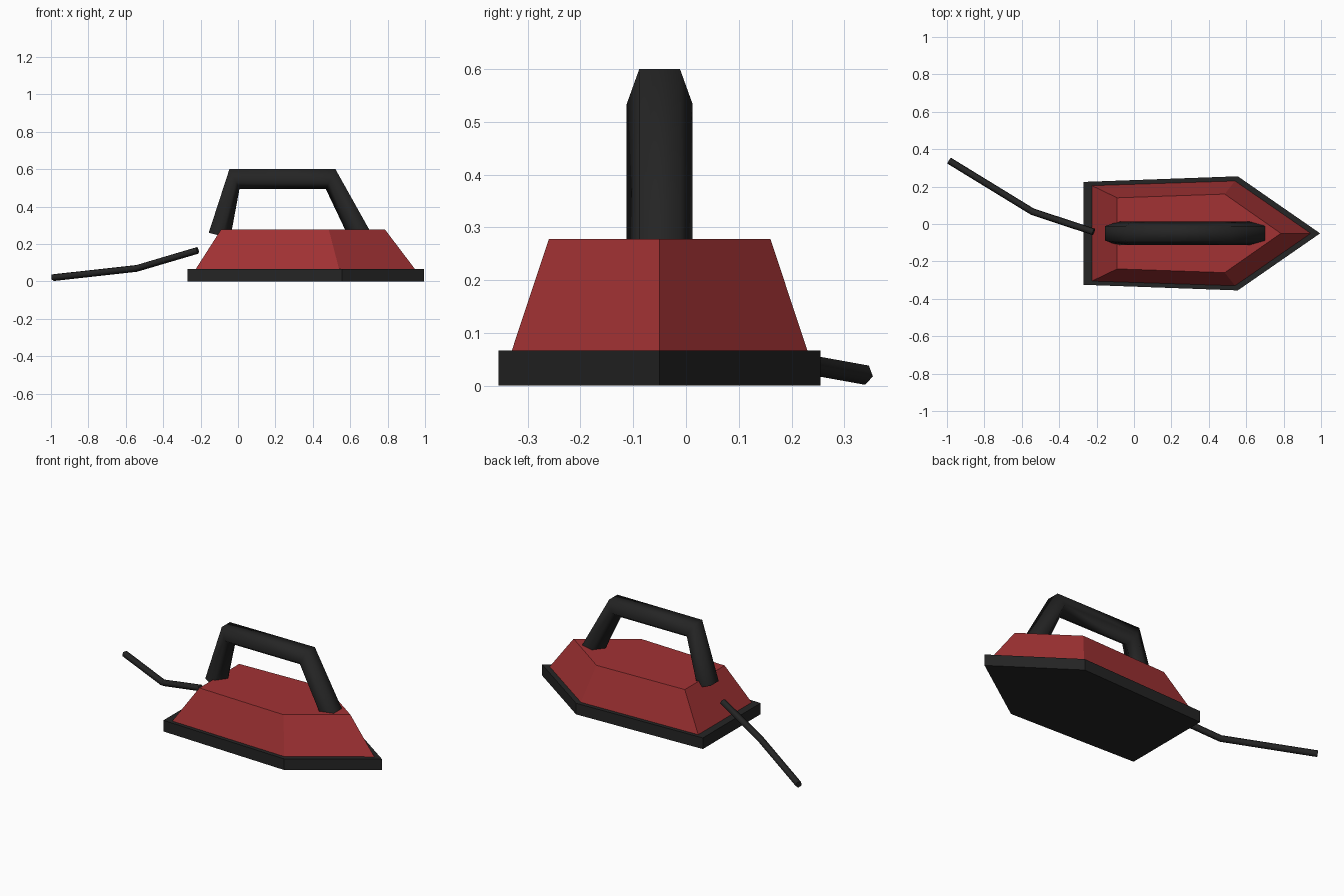
import bpy, math
from mathutils import Vector

if "Cube" in bpy.data.objects:
    bpy.data.objects.remove(bpy.data.objects["Cube"])


def material(name, rgb):
    m = bpy.data.materials.new(name)
    m.diffuse_color = (*rgb, 1)
    m.use_nodes = True
    m.node_tree.nodes["Principled BSDF"].inputs["Base Color"].default_value = m.diffuse_color
    return m


RED = material("dark red", (0.36, 0.032, 0.034))
BLACK = material("soft black", (0.018, 0.018, 0.018))
CY = -0.05  # symmetry line of the iron body


def loft(name, rings, mat, smooth=False):
    """Skin equal-sized rings of points and cap both ends."""
    n = len(rings[0])
    verts = [tuple(p) for r in rings for p in r]
    faces = [tuple(reversed(range(n))), tuple(range(len(verts) - n, len(verts)))]
    for k in range(len(rings) - 1):
        for i in range(n):
            a, b = k * n + i, k * n + (i + 1) % n
            faces.append((a, b, b + n, a + n))
    me = bpy.data.meshes.new(name)
    me.from_pydata(verts, [], faces)
    me.materials.append(mat)
    for p in me.polygons:
        p.use_smooth = smooth and p.index > 1
    ob = bpy.data.objects.new(name, me)
    bpy.context.collection.objects.link(ob)
    return ob


def outline(z, back, back_w, shoulder, shoulder_w, tip):
    """Five-point pointed plan, mirrored about the centre line."""
    return [(back, CY - back_w, z), (shoulder, CY - shoulder_w, z), (tip, CY, z),
            (shoulder, CY + shoulder_w, z), (back, CY + back_w, z)]


def tube(name, path, radius, apex, roll=0.0):
    """Five-sided tube; apex(t) gives the direction of the first corner."""
    pts = [Vector(p) for p in path]
    rings = []
    for i, p in enumerate(pts):
        t = (pts[min(i + 1, len(pts) - 1)] - pts[max(i - 1, 0)]).normalized()
        u = apex(t).normalized()
        v = t.cross(u)
        rings.append([p + radius * (math.cos(a) * u + math.sin(a) * v)
                      for a in (roll + k * math.tau / 5 for k in range(5))])
    return loft(name, rings, BLACK, smooth=True)


# Sole plate
sole = (-0.27, 0.275, 0.555, 0.305, 0.995)
loft("sole_plate", [outline(0, *sole), outline(0.067, *sole)], BLACK)

# Tapered body
loft("body", [outline(0.067, -0.225, 0.255, 0.54, 0.28, 0.945),
              outline(0.278, -0.09, 0.19, 0.485, 0.21, 0.785)], RED)

# Handle, ridge facing outward
tube("handle", [(-0.105, CY, 0.246), (-0.022, CY, 0.552),
                (0.498, CY, 0.552), (0.669, CY, 0.226)], 0.0657,
     lambda t: t.cross(Vector((0, 1, 0))) * -1)

# Power cord trailing behind
tube("cord", [(-0.216, -0.043, 0.167), (-0.545, 0.066, 0.07),
              (-0.989, 0.338, 0.021)], 0.0195,
     lambda t: t.cross(Vector((0, 0, 1))), roll=math.radians(10))
